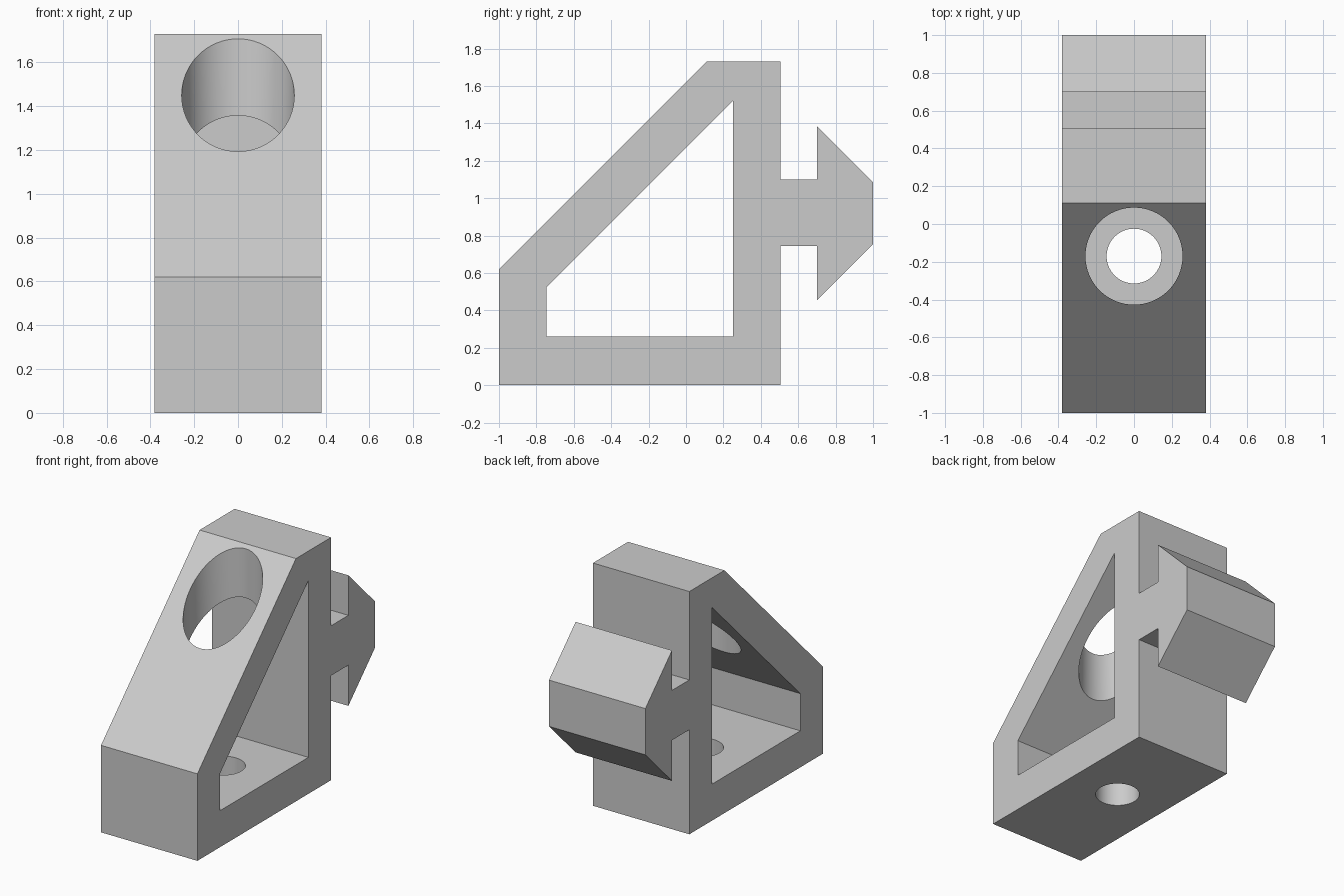
import bpy
import bmesh
from math import radians

cube = bpy.data.objects.get("Cube")
if cube:
    bpy.data.objects.remove(cube, do_unlink=True)

HALF_WIDTH = 0.38

grey = bpy.data.materials.new("plain grey")
grey.use_nodes = True
colour = (0.6, 0.6, 0.6, 1)
grey.diffuse_color = colour
grey.node_tree.nodes["Principled BSDF"].inputs["Base Color"].default_value = colour


def extrude_profile(name, points, half_width):
    """Solid made from a (y, z) side profile, extruded across x."""
    bm = bmesh.new()
    face = bm.faces.new([bm.verts.new((-half_width, y, z)) for y, z in points])
    grown = bmesh.ops.extrude_face_region(bm, geom=[face])["geom"]
    moved = [v for v in grown if isinstance(v, bmesh.types.BMVert)]
    bmesh.ops.translate(bm, verts=moved, vec=(2 * half_width, 0, 0))
    bmesh.ops.recalc_face_normals(bm, faces=bm.faces)
    mesh = bpy.data.meshes.new(name)
    bm.to_mesh(mesh)
    bm.free()
    mesh.materials.append(grey)
    obj = bpy.data.objects.new(name, mesh)
    bpy.context.collection.objects.link(obj)
    return obj


def upright_cylinder(name, radius, y, bottom, top):
    bpy.ops.mesh.primitive_cylinder_add(
        vertices=64, radius=radius, depth=top - bottom,
        location=(0, y, (bottom + top) / 2))
    obj = bpy.context.object
    obj.name = name
    obj.data.materials.append(grey)
    return obj


def cut(target, cutter):
    """Subtract the cutter from the target, then discard it."""
    cutter.hide_render = True
    mod = target.modifiers.new("cut", 'BOOLEAN')
    mod.operation = 'DIFFERENCE'
    mod.solver = 'EXACT'
    mod.object = cutter
    bpy.ops.object.select_all(action='DESELECT')
    bpy.context.view_layer.objects.active = target
    target.select_set(True)
    bpy.ops.object.modifier_apply(modifier=mod.name)
    bpy.data.objects.remove(cutter, do_unlink=True)


# Sloped frame with an arrow-shaped rail hook on its back
bracket = extrude_profile("bracket", [
    (-1, 0), (0.505, 0),
    (0.505, 0.745), (0.7, 0.745), (0.7, 0.455), (1, 0.755),
    (1, 1.085), (0.7, 1.385), (0.7, 1.1), (0.505, 1.1),
    (0.505, 1.73), (0.11, 1.73), (-1, 0.62)], HALF_WIDTH)

# Side-to-side opening
cut(bracket, extrude_profile("opening_cutter", [
    (-0.745, 0.26), (0.25, 0.26), (0.25, 1.52), (-0.745, 0.525)], 0.6))

# Screw hole in the base and wide access hole in the slope
cut(bracket, upright_cylinder("screw_cutter", 0.145, -0.17, -0.2, 0.4))
cut(bracket, upright_cylinder("access_cutter", 0.257, -0.17, 0.5, 2))

bpy.ops.object.shade_smooth_by_angle(angle=radians(30))
